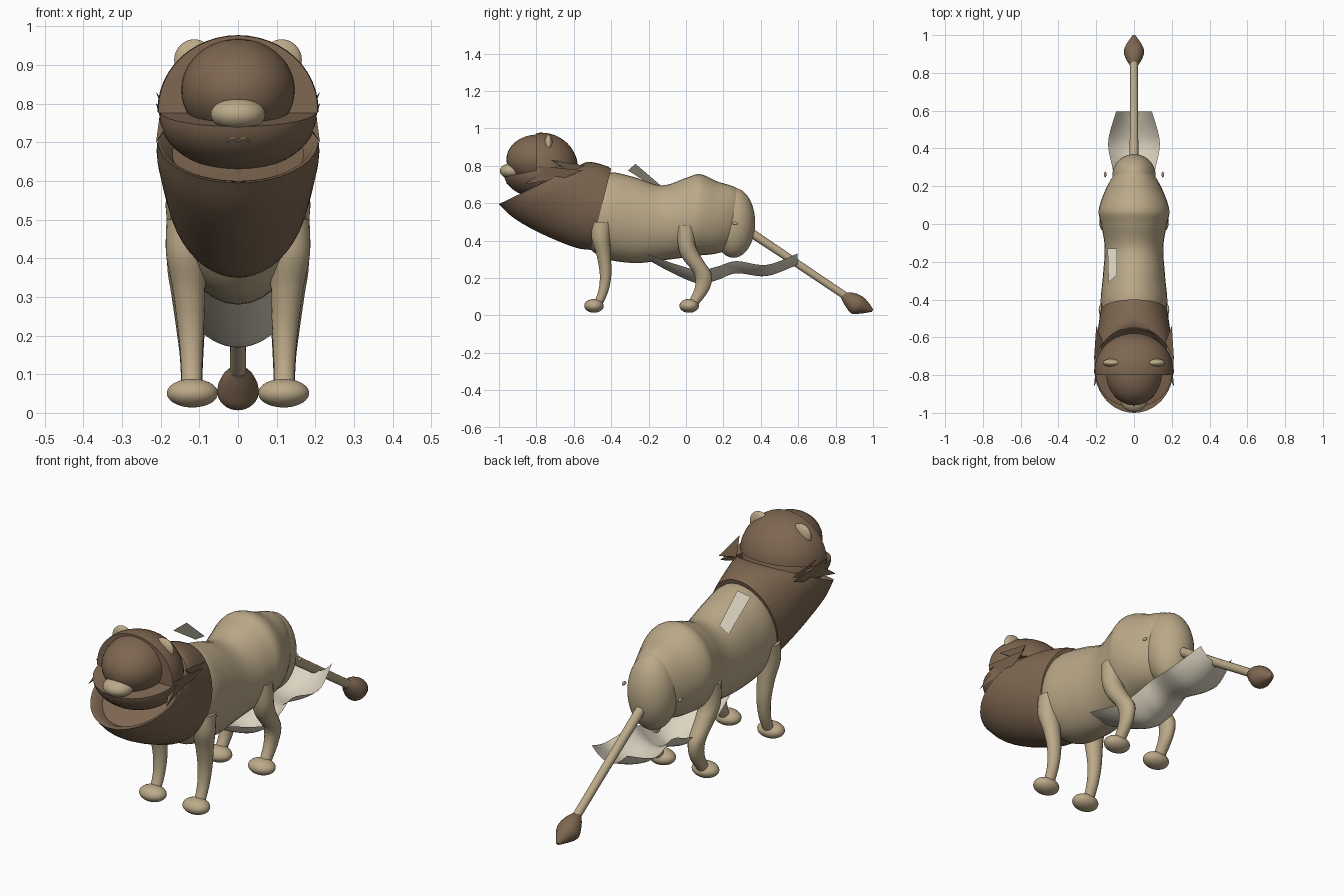
import bpy, bmesh, math
from mathutils import Vector

if "Cube" in bpy.data.objects:
    bpy.data.objects.remove(bpy.data.objects["Cube"])


def material(name, rgb):
    m = bpy.data.materials.new(name)
    m.diffuse_color = (*rgb, 1)
    m.use_nodes = True
    m.node_tree.nodes["Principled BSDF"].inputs["Base Color"].default_value = m.diffuse_color
    return m


TAN = material("tan fur", (0.50, 0.40, 0.25))
BROWN = material("brown mane", (0.21, 0.135, 0.082))
CREAM = material("pale belly", (0.74, 0.68, 0.55))


def finish(name, bm, mat, normals=True):
    if normals:
        bmesh.ops.recalc_face_normals(bm, faces=bm.faces[:])
    me = bpy.data.meshes.new(name)
    bm.to_mesh(me)
    bm.free()
    ob = bpy.data.objects.new(name, me)
    bpy.context.collection.objects.link(ob)
    me.materials.append(mat)
    bpy.ops.object.select_all(action='DESELECT')
    ob.select_set(True)
    bpy.context.view_layer.objects.active = ob
    bpy.ops.object.shade_smooth_by_angle(angle=math.radians(45))
    return ob


def smooth_rows(rows, steps):
    """Catmull-Rom interpolation between rows of numbers."""
    out = []
    for i in range(len(rows) - 1):
        p = [rows[max(0, min(len(rows) - 1, i + k))] for k in (-1, 0, 1, 2)]
        for s in range(steps):
            t = s / steps
            out.append([0.5 * (2 * b + (c - a) * t + (2 * a - 5 * b + 4 * c - d) * t * t
                        + (3 * b - a - 3 * c + d) * t ** 3) for a, b, c, d in zip(*p)])
    return out + [list(rows[-1])]


def loft(name, rows, mat, steps=6, sides=32, extra=()):
    """Each row: centre, first radius vector, second radius vector."""
    bm = bmesh.new()
    rings = []
    for r in smooth_rows(rows, steps) + list(extra):
        c, a, b = Vector(r[0:3]), Vector(r[3:6]), Vector(r[6:9])
        rings.append([bm.verts.new(c + a * math.cos(2 * math.pi * k / sides)
                                   + b * math.sin(2 * math.pi * k / sides)) for k in range(sides)])
    for p, q in zip(rings, rings[1:]):
        for k in range(sides):
            j = (k + 1) % sides
            bm.faces.new((p[k], p[j], q[j], q[k]))
    bm.faces.new(rings[0])
    bm.faces.new(rings[-1])
    return finish(name, bm, mat)


def section(yt, zt, yb, zb, hw):
    """Cross-section given by its top point, bottom point and half width."""
    return (0, (yt + yb) / 2, (zt + zb) / 2, hw, 0, 0, 0, (yt - yb) / 2, (zt - zb) / 2)


def ball(name, c, r, mat, cuts=()):
    bm = bmesh.new()
    bmesh.ops.create_uvsphere(bm, u_segments=40, v_segments=24, radius=1)
    for v in bm.verts:
        v.co = Vector((c[i] + v.co[i] * r[i] for i in range(3)))
    for co, no in cuts:
        g = bm.verts[:] + bm.edges[:] + bm.faces[:]
        res = bmesh.ops.bisect_plane(bm, geom=g, plane_co=co, plane_no=no, clear_outer=True)
        edges = [e for e in res["geom_cut"] if isinstance(e, bmesh.types.BMEdge)]
        bmesh.ops.contextual_create(bm, geom=edges)
    return finish(name, bm, mat)


# Body and rump
loft("body", [section(*s) for s in (
    (-.56, .72, -.56, .40, .13), (-.42, .765, -.45, .31, .175), (-.28, .74, -.28, .28, .165),
    (-.13, .695, -.12, .295, .155), (0, .735, 0, .31, .175), (.075, .755, .07, .32, .187),
    (.17, .715, .16, .33, .158), (.27, .68, .24, .36, .11), (.33, .60, .30, .43, .05))], TAN)
ball("rump", (0, .255, .495), (.115, .115, .187), TAN)

# Mane: slanted cup with a recessed front
mane = [section(*s) for s in (
    (-.40, .785, -.51, .35, .175), (-.43, .80, -.60, .365, .185),
    (-.48, .815, -.78, .44, .20), (-.52, .82, -.92, .52, .21), (-.545, .815, -1.0, .595, .208))]
lip = [section(-.555, .80, -.975, .60, .195), section(-.57, .76, -.93, .58, .17)]
loft("mane", mane, BROWN, sides=48, extra=lip)

# Head
ball("hood", (0, -.775, .785), (.208, .198, .192), BROWN,
     [((0, -.80, 0), (0, -1, 0)), ((0, -.8, .775), (0, .15, -1))])
ball("face", (0, -.79, .835), (.147, .17, .132), BROWN)
ball("jaw", (0, -.78, .765), (.203, .195, .138), BROWN, [((0, -.80, .775), (0, -.2, 1))])
ball("muzzle", (0, -.93, .772), (.071, .065, .043), TAN)

# Mouth line
bm = bmesh.new()
prev = None
for i in range(13):
    x = -.028 + .056 * i / 12
    z = .702 + .008 * abs(math.sin(x / .028 * math.pi))
    y = -.78 - .195 * math.sqrt(1 - (x / .203) ** 2 - ((z - .765) / .138) ** 2) - .002
    cur = [bm.verts.new((x, y, z + d)) for d in (-.003, .003)]
    if prev:
        bm.faces.new((prev[0], cur[0], cur[1], prev[1]))
    prev = cur
finish("mouth", bm, BROWN)

# Mane locks on the cheeks
LOCKS = [((-.80, .80), (-.55, .775), (-.70, .715)), ((-.72, .83), (-.54, .80), (-.62, .765)),
         ((-.86, .70), (-.74, .79), (-.70, .73))]

for side, label in ((1, "right"), (-1, "left")):
    ball("ear_" + label, (side * .113, -.735, .913), (.052, .022, .053), TAN)
    for n, tri in enumerate(LOCKS):
        bm = bmesh.new()
        tip = bm.verts.new((side * .165, sum(p[0] for p in tri) / 3, .77))
        vs = [bm.verts.new((side * (.212 - .012 * k), *p)) for k, p in enumerate(tri)]
        bm.faces.new(vs)
        for k in range(3):
            bm.faces.new((vs[k], vs[(k + 1) % 3], tip))
        finish(f"mane_lock_{label}_{n + 1}", bm, BROWN)

    # Legs: height, x, y, x radius, y radius
    for name, path, foot in (
        ("front_leg_", ((.50, .135, -.45, .05, .055), (.41, .134, -.455, .052, .05),
                        (.32, .127, -.44, .042, .038), (.22, .122, -.43, .034, .031),
                        (.13, .12, -.442, .028, .027), (.05, .12, -.475, .026, .025)), -.492),
        ("hind_leg_", ((.48, .135, 0, .045, .05), (.38, .133, .003, .05, .047),
                       (.31, .128, .03, .045, .052), (.22, .123, .09, .037, .046),
                       (.14, .12, .085, .03, .04), (.05, .12, .03, .026, .03)), .017)):
        loft(name + label, [(side * x, y, z, rx, 0, 0, 0, ry, 0) for z, x, y, rx, ry in path], TAN, sides=20)
        ball(name + "foot_" + label, (side * .118, foot, .051), (.066, .052, .037), TAN)
    ball("hip_spot_" + label, (side * .153, .262, .492), (.007, .015, .009), TAN)


# Tail with tuft, swept along a straight slope
def tail_row(y, z, r):
    return (0, y, z, r, 0, 0, 0, r * .55, r * .835)


loft("tail", [tail_row(.32, .46, .024), tail_row(.60, .273, .021), tail_row(.88, .085, .02)], TAN, sides=16)
loft("tail_tuft", [tail_row(.838, .108, .018), tail_row(.875, .085, .042), tail_row(.915, .055, .054),
                   tail_row(.955, .04, .036), tail_row(.997, .025, .008)], BROWN, sides=20)

# Pale belly sheet: y, bottom height, half width, sag
bm = bmesh.new()
prev = None
for y, z, w, d in smooth_rows([
        (-.20, .295, .10, .03), (-.06, .22, .125, .055), (.07, .17, .13, .072), (.17, .19, .12, .072),
        (.27, .225, .11, .065), (.43, .21, .137, .06), (.595, .27, .095, .06)], 6):
    cur = [bm.verts.new((w * k / 8, y, z + d * (k / 8) ** 2)) for k in range(-8, 9)]
    if prev:
        for k in range(16):
            bm.faces.new((prev[k], prev[k + 1], cur[k + 1], cur[k]))
    prev = cur
finish("belly_patch", bm, CREAM, normals=False)

# Pale flap standing out of the back
bm = bmesh.new()
bm.faces.new([bm.verts.new(p) for p in ((-.14, -.13, .66), (-.09, -.13, .69), (-.09, -.27, .81), (-.135, -.31, .775))])
finish("back_flap", bm, CREAM)
